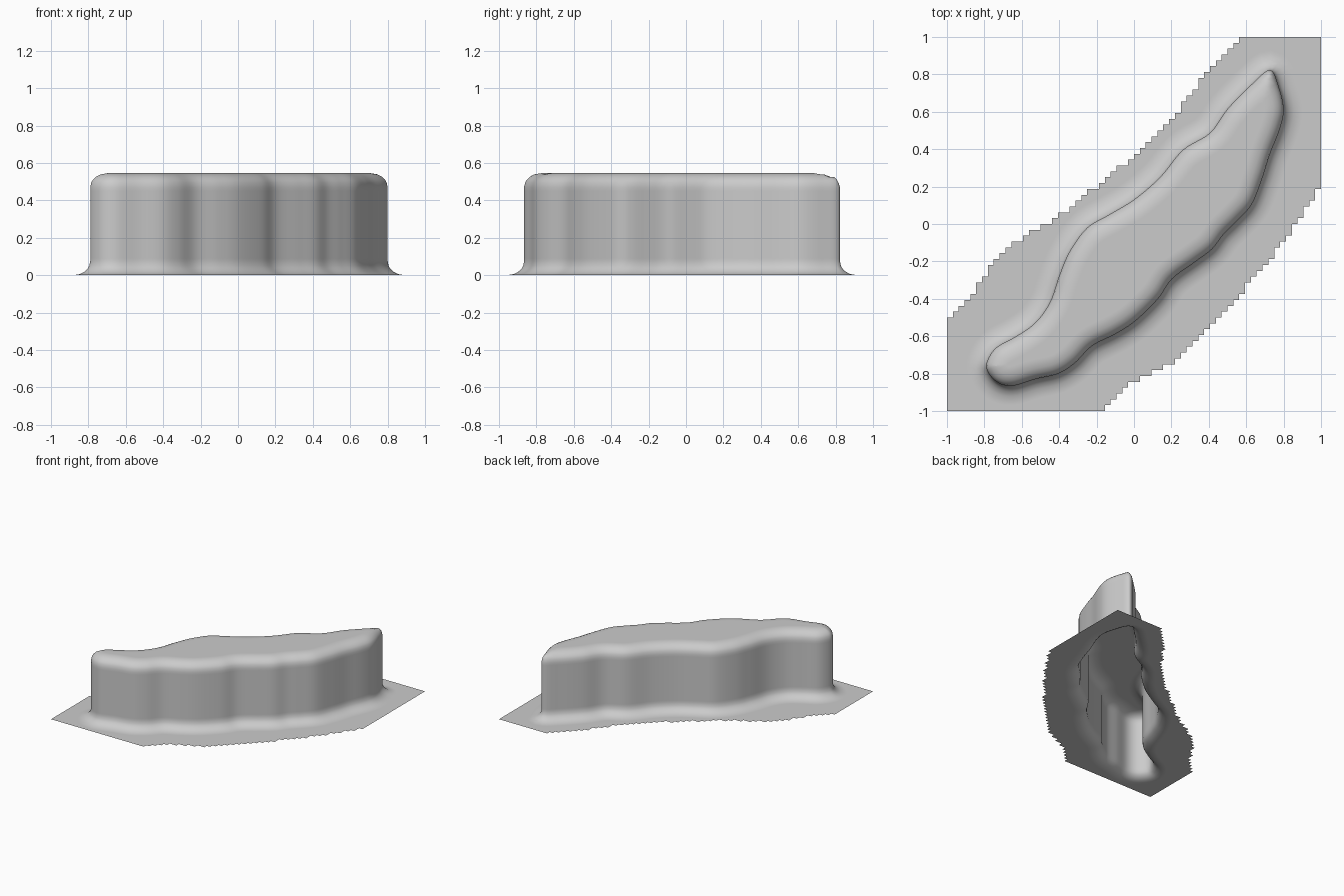
import bpy, math
from mathutils import Vector
from mathutils.geometry import delaunay_2d_cdt

cube = bpy.data.objects.get("Cube")
if cube:
    bpy.data.objects.remove(cube)

TOP, ROUND, FLARE = 0.545, 0.075, 0.09   # height, rounding height, rounding width
CELL = 2 / 64                            # step of the jagged brim

# Wall outline, clockwise from the pointed tip
OUTLINE = [(.727, .823), (.775, .73), (.8, .615), (.78, .51), (.727, .374), (.684, .24),
           (.63, .107), (.55, .016), (.48, -.053), (.417, -.134), (.326, -.203), (.203, -.294),
           (.128, -.4), (.005, -.52), (-.1, -.588), (-.225, -.652), (-.316, -.743), (-.406, -.8),
           (-.53, -.83), (-.652, -.865), (-.733, -.845), (-.786, -.78), (-.78, -.722),
           (-.733, -.658), (-.636, -.604), (-.53, -.53), (-.45, -.42), (-.396, -.267),
           (-.342, -.144), (-.25, -.02), (-.128, .053), (.005, .134), (.139, .25), (.262, .396),
           (.406, .487), (.5, .615), (.62, .738)]
# Guides for the two stepped brim edges
BRIM_BACK = [(-1, -.52), (-.86, -.37), (-.78, -.24), (-.6, -.07), (-.4, .04), (-.2, .2),
             (0, .36), (.2, .55), (.3, .7), (.4, .82), (.5, .92), (.5625, 1)]
BRIM_FRONT = [(-.1875, -1), (0, -.84), (.2, -.74), (.4, -.57), (.55, -.41), (.62, -.3),
              (.8, -.1), (.9, .05), (1, .2)]


def smooth_loop(points, steps):
    """Closed Catmull-Rom curve through the points."""
    pts, out = [Vector(p) for p in points], []
    n = len(pts)
    for i in range(n):
        a, b, c, d = (pts[(i + k) % n] for k in (-1, 0, 1, 2))
        for s in range(steps):
            t = s / steps
            out.append(b + (c - a) * (t / 2) + (2 * a - 5 * b + 4 * c - d) * (t * t / 2)
                       + (3 * b - a - 3 * c + d) * (t ** 3 / 2))
    return out


def staircase(guide):
    """Turn a rising guide line into grid steps."""
    out, x = [], guide[0][0]
    while x < guide[-1][0] - CELL / 2:
        mid = x + CELL / 2
        for (x0, y0), (x1, y1) in zip(guide, guide[1:]):
            if x0 <= mid <= x1:
                y = round((y0 + (y1 - y0) * (mid - x0) / (x1 - x0)) / CELL) * CELL
        out += [Vector((x, y)), Vector((x + CELL, y))]
        x += CELL
    return out


def inside(p, loop):
    hit = False
    for a, b in zip(loop, loop[1:] + loop[:1]):
        if (a.y > p.y) != (b.y > p.y) and p.x < a.x + (b.x - a.x) * (p.y - a.y) / (b.y - a.y):
            hit = not hit
    return hit


def distance(p, loop):
    best = 9.0
    for a, b in zip(loop, loop[1:] + loop[:1]):
        e = b - a
        t = min(1, max(0, (p - a).dot(e) / e.length_squared))
        best = min(best, (p - a - e * t).length_squared)
    return math.sqrt(best)


def rounding(d):
    """Height lost beside the wall: a quarter ellipse."""
    u = 1 - min(d / FLARE, 1)
    return ROUND * (1 - math.sqrt(1 - u * u))


# Plan: wall outline, brim border and offset rings
wall = smooth_loop(OUTLINE, 6)
brim = ([Vector((-1, -1))] + staircase(BRIM_BACK) + [Vector((.5625, 1)), Vector((1, 1))]
        + staircase(BRIM_FRONT)[::-1] + [Vector((-.1875, -1))])
n, m = len(wall), len(brim)
points = wall + brim
edges = ([(i, (i + 1) % n) for i in range(n)]
         + [(n + i, n + (i + 1) % m) for i in range(m)])
for side in (1, -1):
    for offset in (.005, .014, .03, .055, .09, .105):
        for i in range(n):
            tangent = (wall[(i + 1) % n] - wall[i - 1]).normalized()
            p = wall[i] + Vector((-tangent.y, tangent.x)) * offset * side
            if distance(p, wall) > offset * .96:
                points.append(p)

flat, _, tris, origin, _, _ = delaunay_2d_cdt(points, edges, [], 0, 1e-5)
wall_index = {o: k for k, src in enumerate(origin) for o in src if o < n}
on_wall = set(wall_index.values())

# Surface: low vertices for the brim, high ones for the cap
verts, faces, ids = [], [], {}


def vertex(k, level):
    if (k, level) not in ids:
        p = flat[k]
        if level in ("cap", "brim"):
            drop = rounding(0 if k in on_wall else distance(p, wall))
            z = TOP - drop if level == "cap" else drop
        else:
            z = level
        ids[k, level] = len(verts)
        verts.append((p.x, p.y, z))
    return ids[k, level]


for tri in tris:
    centre = sum((flat[k] for k in tri), Vector((0, 0))) / 3
    if inside(centre, wall):
        faces.append([vertex(k, "cap") for k in tri])
    elif inside(centre, brim):
        faces.append([vertex(k, "brim") for k in tri])

# Upright wall
levels = ["brim", .09, .12, .42, .45, "cap"]
for i in range(n):
    a, b = wall_index[i], wall_index[(i + 1) % n]
    for low, high in zip(levels, levels[1:]):
        faces.append([vertex(a, low), vertex(a, high), vertex(b, high), vertex(b, low)])

mesh = bpy.data.meshes.new("raised_plateau_with_brim")
mesh.from_pydata(verts, [], faces)
mesh.polygons.foreach_set("use_smooth", [True] * len(mesh.polygons))
shell = bpy.data.objects.new("raised_plateau_with_brim", mesh)
bpy.context.collection.objects.link(shell)

grey = bpy.data.materials.new("plain_grey")
grey.use_nodes = True
colour = (.6, .6, .6, 1)
grey.diffuse_color = colour
grey.node_tree.nodes["Principled BSDF"].inputs["Base Color"].default_value = colour
mesh.materials.append(grey)
